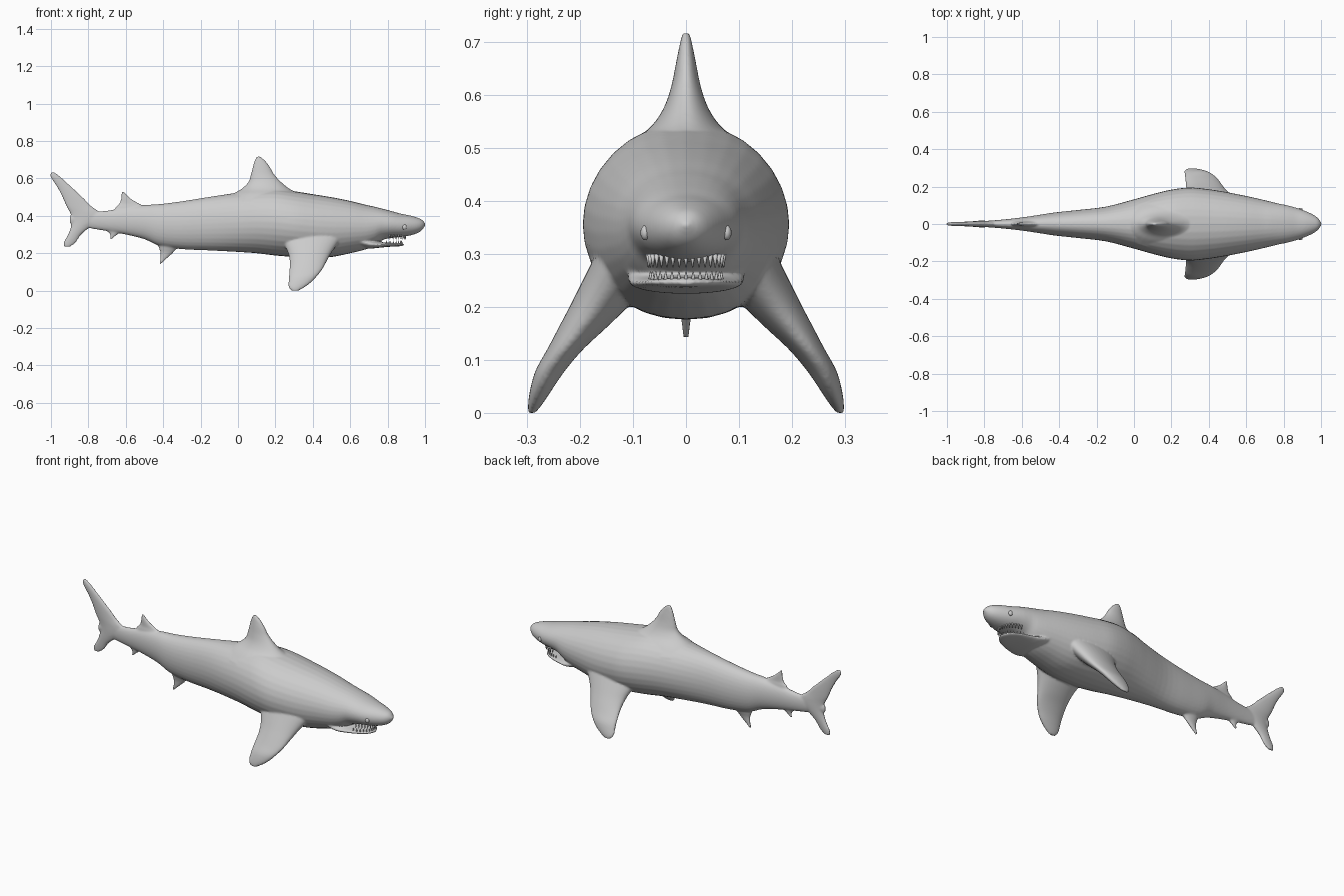
import bpy, bmesh, math
from mathutils import Vector, Matrix

grey = bpy.data.materials.new("shark_grey")
grey.diffuse_color = (0.6, 0.6, 0.6, 1)


def smooth_stations(stations, steps=4):
    """Catmull-Rom resampling of a table of tuples."""
    out, n = [], len(stations)
    for i in range(n - 1):
        p = [stations[max(0, min(n - 1, i + k))] for k in (-1, 0, 1, 2)]
        for s in range(steps):
            t = s / steps
            out.append([0.5 * (2 * b + (c - a) * t + (2 * a - 5 * b + 4 * c - d) * t * t
                               + (3 * b - a - 3 * c + d) * t ** 3)
                        for a, b, c, d in zip(*p)])
    return out + [list(stations[-1])]


def loft(bm, stations, ring, sides=32):
    """Closed tube through rings; ring(station, cos, sin) gives a point."""
    loops = []
    for st in smooth_stations(stations):
        loops.append([bm.verts.new(ring(st, math.cos(a), math.sin(a)))
                      for a in (2 * math.pi * k / sides for k in range(sides))])
    for a, b in zip(loops, loops[1:]):
        for k in range(sides):
            j = (k + 1) % sides
            bm.faces.new((a[k], a[j], b[j], b[k]))
    bm.faces.new(loops[0])
    bm.faces.new(loops[-1][::-1])


def body_ring(s, c, sn):
    x, low, high, w = s
    w = max(w, 0.002)
    c = math.copysign(abs(c) ** 0.92, c)
    return x, w * c, (low + high) / 2 + (high - low) / 2 * sn


def fin_ring(s, c, sn):
    z, back, front, thick, y = s
    return (back + front) / 2 + (front - back) / 2 * c, y + thick * sn, z


def make_object(name, bm):
    bmesh.ops.recalc_face_normals(bm, faces=bm.faces)
    mesh = bpy.data.meshes.new(name)
    bm.to_mesh(mesh)
    bm.free()
    for p in mesh.polygons:
        p.use_smooth = True
    mesh.materials.append(grey)
    ob = bpy.data.objects.new(name, mesh)
    bpy.context.collection.objects.link(ob)
    return ob


bm = bmesh.new()

# Trunk and head: x, bottom, top, half width
loft(bm, [
    (-0.90, .36, .40, .010), (-0.80, .335, .42, .016), (-0.70, .318, .428, .024),
    (-0.60, .300, .445, .035), (-0.50, .275, .458, .050), (-0.42, .240, .463, .062),
    (-0.30, .222, .478, .075), (-0.15, .215, .502, .093), (0.00, .207, .525, .132),
    (0.10, .200, .540, .160), (0.20, .188, .545, .184), (0.30, .180, .532, .195),
    (0.40, .176, .516, .186), (0.50, .180, .500, .170), (0.60, .200, .480, .150),
    (0.68, .220, .460, .132), (0.73, .242, .449, .120), (0.77, .270, .439, .110),
    (0.82, .282, .426, .100), (0.87, .287, .412, .086), (0.92, .295, .402, .068),
    (0.96, .308, .390, .049), (0.985, .325, .378, .030), (1.002, .350, .358, .006),
], body_ring)

# Lower jaw, leaving an open mouth below the snout
loft(bm, [
    (0.64, .235, .300, .110), (0.70, .225, .275, .110), (0.75, .229, .262, .100),
    (0.80, .234, .257, .086), (0.84, .236, .256, .068), (0.87, .238, .255, .044),
    (0.888, .242, .251, .012),
], body_ring)

# Main dorsal fin: z, back, front, half thickness, y
loft(bm, [
    (.470, -.08, .40, .135, 0), (.515, -.03, .33, .095, 0), (.545, .02, .275, .062, 0),
    (.580, .055, .232, .040, 0), (.620, .068, .195, .027, 0), (.660, .078, .172, .019, 0),
    (.695, .088, .146, .012, 0), (.718, .100, .118, .007, 0),
], fin_ring)

# Second dorsal fin
loft(bm, [
    (.400, -.66, -.46, .022, 0), (.445, -.655, -.49, .016, 0), (.465, -.636, -.525, .011, 0),
    (.495, -.626, -.575, .009, 0), (.530, -.622, -.612, .006, 0),
], fin_ring)

# Tail fin, lower lobe to upper lobe
loft(bm, [
    (.235, -.930, -.895, .007, 0), (.260, -.932, -.865, .010, 0), (.300, -.910, -.838, .013, 0),
    (.340, -.895, -.790, .016, 0), (.380, -.890, -.735, .018, 0), (.415, -.898, -.735, .017, 0),
    (.450, -.918, -.780, .015, 0), (.500, -.940, -.830, .013, 0), (.550, -.966, -.884, .011, 0),
    (.600, -.999, -.938, .010, 0), (.622, -1.005, -.965, .008, 0), (.634, -.998, -.984, .006, 0),
], fin_ring)

# Pelvic fin
loft(bm, [
    (.143, -.423, -.412, .006, 0), (.175, -.416, -.376, .009, 0), (.205, -.416, -.345, .013, 0),
    (.235, -.425, -.32, .022, 0), (.280, -.43, -.31, .030, 0),
], fin_ring)

# Anal fin
loft(bm, [
    (.275, -.685, -.676, .006, 0), (.300, -.684, -.645, .009, 0),
    (.320, -.70, -.62, .012, 0), (.350, -.70, -.60, .014, 0),
], fin_ring)

# Paired pectoral fins
for side in (-1, 1):
    loft(bm, [(z, b, f, t, side * y) for z, b, f, t, y in [
        (.000, .285, .325, .007, .291), (.018, .270, .356, .014, .284),
        (.045, .269, .392, .021, .273), (.080, .272, .425, .028, .256),
        (.120, .275, .455, .034, .228), (.160, .276, .476, .045, .196),
        (.200, .268, .498, .055, .165), (.240, .250, .525, .062, .138),
        (.290, .230, .560, .060, .115)]], fin_ring)

# Fuse trunk, jaw and fins into one soft skin
body = make_object("body_and_fins", bm)
fuse = body.modifiers.new("fuse", 'REMESH')
fuse.mode = 'VOXEL'
fuse.voxel_size = 0.0055
fuse.use_smooth_shade = True
soft = body.modifiers.new("soften", 'SMOOTH')
soft.factor = 0.5
soft.iterations = 6

# Teeth: cones along a curved gum line
def tooth_row(name, count, front, root_z, tip_z, half):
    bm = bmesh.new()
    for i in range(count):
        a = math.radians(-80 + 160 * i / (count - 1))
        pos = Vector((front - 0.10 * (1 - math.cos(a)), half * math.sin(a), (root_z + tip_z) / 2))
        turn = Matrix.Rotation(math.pi, 4, 'X') if tip_z < root_z else Matrix()
        bmesh.ops.create_cone(bm, cap_ends=True, segments=8, radius1=0.0052, radius2=0.001,
                              depth=abs(tip_z - root_z), matrix=Matrix.Translation(pos) @ turn)
    make_object(name, bm)


tooth_row("upper_teeth", 17, 0.895, .300, .274, .072)
tooth_row("lower_teeth", 15, 0.876, .246, .267, .068)

# Eyes
for side, label in ((-1, "right"), (1, "left")):
    bm = bmesh.new()
    bmesh.ops.create_uvsphere(bm, u_segments=16, v_segments=10, radius=1,
                              matrix=Matrix.Translation((0.89, side * 0.077, 0.340))
                              @ Matrix.Diagonal((0.012, 0.009, 0.014, 1)))
    make_object(label + "_eye", bm)
